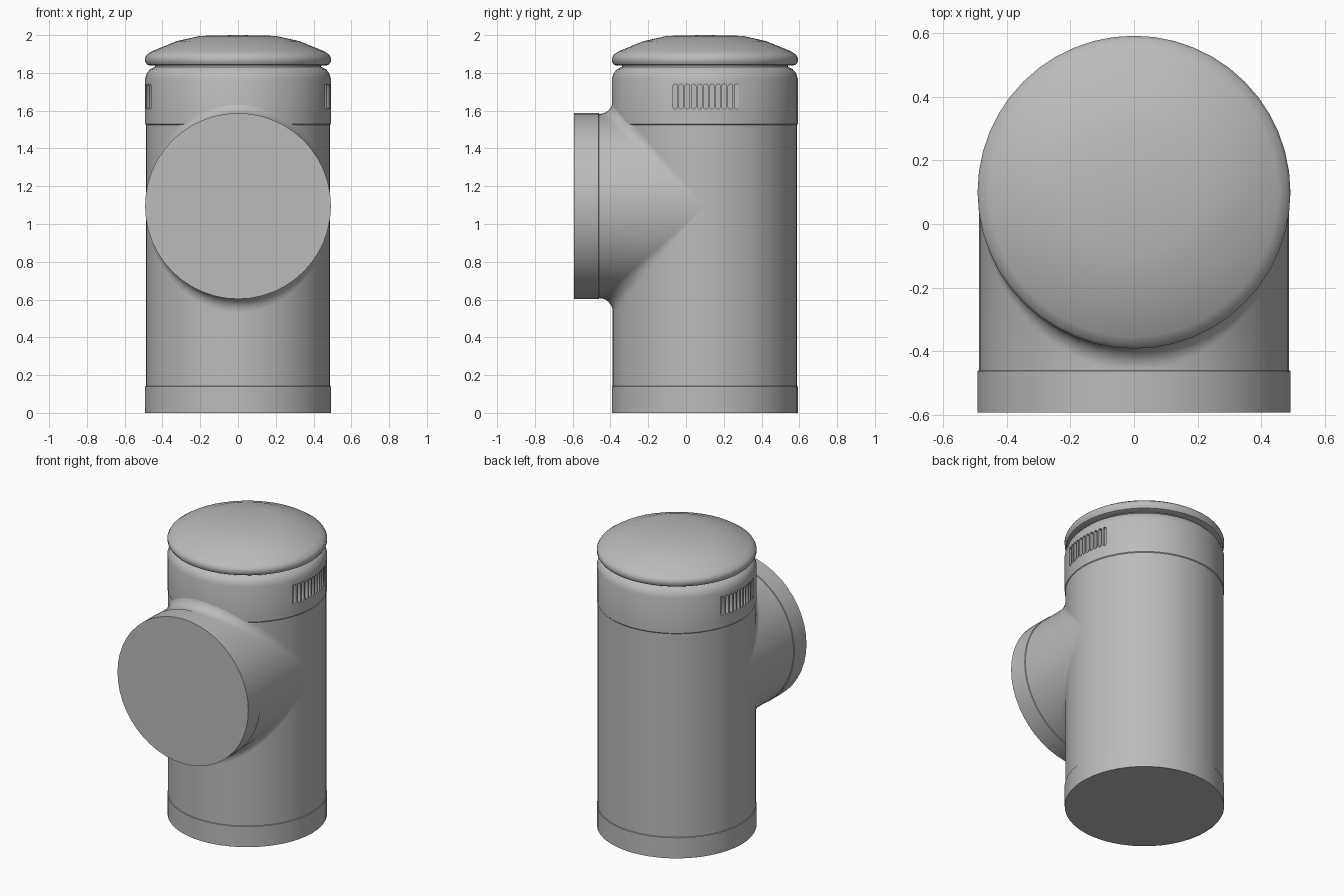
import bpy
import bmesh
from math import sin, cos, pi, radians
from mathutils import Vector

old = bpy.data.objects.get("Cube")
if old:
    bpy.data.objects.remove(old)

SEG = 48          # sides around every round part
R = 0.488         # pipe radius
COLLAR = 0.492    # slightly wider pipe ends
AXIS_Y = 0.1      # upright pipe axis
ARM_Z = 1.095     # side pipe axis height
FILLET = 0.07     # blend radius between the two pipes

grey = bpy.data.materials.new("plain grey")
grey.use_nodes = True
grey.diffuse_color = (0.5, 0.5, 0.5, 1)
grey.node_tree.nodes["Principled BSDF"].inputs["Base Color"].default_value = (0.5, 0.5, 0.5, 1)


def make_object(name, bm):
    bmesh.ops.recalc_face_normals(bm, faces=bm.faces)
    mesh = bpy.data.meshes.new(name)
    bm.to_mesh(mesh)
    bm.free()
    mesh.materials.append(grey)
    obj = bpy.data.objects.new(name, mesh)
    bpy.context.collection.objects.link(obj)
    return obj


def loft(name, rings, cap_end=True):
    """Skin a list of rings of points and close the ends."""
    bm = bmesh.new()
    loops = [[bm.verts.new(p) for p in ring] for ring in rings]
    for a, b in zip(loops, loops[1:]):
        for i in range(SEG):
            j = (i + 1) % SEG
            bm.faces.new((a[i], a[j], b[j], b[i]))
    bm.faces.new(loops[0])
    if cap_end:
        bm.faces.new(loops[-1])
    bmesh.ops.remove_doubles(bm, verts=bm.verts, dist=0.0001)
    return make_object(name, bm)


def lathe(name, profile):
    """Revolve (radius, height) pairs around the upright axis."""
    return loft(name, [[(r * sin(2 * pi * i / SEG), AXIS_Y - r * cos(2 * pi * i / SEG), z)
                        for i in range(SEG)] for r, z in profile])


def smooth(obj, angle=32):
    bpy.ops.object.select_all(action='DESELECT')
    obj.select_set(True)
    bpy.context.view_layer.objects.active = obj
    bpy.ops.object.shade_smooth_by_angle(angle=radians(angle))


# Upright pipe with a lower collar, rounded shoulder and narrow neck
body = lathe("upright_pipe", [(COLLAR, 0), (COLLAR, 0.14), (R, 0.142), (R, 1.525), (COLLAR, 1.53),
                              (COLLAR, 1.77), (0.483, 1.798), (0.465, 1.82), (0.445, 1.83),
                              (0.44, 1.832), (0.44, 1.845)])

# Domed lid
lid = lathe("lid", [(0.465, 1.838), (0.482, 1.844), (COLLAR, 1.86), (COLLAR, 1.88), (0.483, 1.896),
                    (0.455, 1.915), (0.325, 1.968), (0.2, 1.996), (0.02, 2.0)])


# Side pipe: a collar, then a rolling-ball blend into the upright pipe
def arm_ring(radius, y):
    return [(radius * sin(2 * pi * i / SEG), y, ARM_Z + radius * cos(2 * pi * i / SEG))
            for i in range(SEG)]


def blend_ring(f):
    ring = []
    for i in range(SEG):
        t = 2 * pi * i / SEG
        s, c = sin(t), cos(t)
        out = R + FILLET
        centre = Vector((out * s, AXIS_Y - out * abs(c), ARM_Z + out * c))
        arm_normal = Vector((s, 0, c))
        body_normal = Vector((s, -abs(c), 0))
        direction = arm_normal.lerp(body_normal, f).normalized()
        ring.append(centre - FILLET * direction)
    return ring


arm = loft("side_pipe", [arm_ring(COLLAR, -0.592), arm_ring(COLLAR, -0.462), arm_ring(R, -0.46)]
           + [blend_ring(k / 6) for k in range(7)], cap_end=False)

# Rows of round-ended vent slots cut into both sides
bm = bmesh.new()
SLOTS, PITCH, HALF_W, HALF_H, SLOT_Z = 11, 0.0325, 0.012, 0.066, 1.675
for side in (-1, 1):
    for k in range(SLOTS):
        y = AXIS_Y + 0.005 + (k - (SLOTS - 1) / 2) * PITCH
        outline = []
        for end in (1, -1):
            for step in range(5):
                a = pi * step / 4 + (0 if end > 0 else pi)
                outline.append((y + HALF_W * cos(a),
                                SLOT_Z + end * (HALF_H - HALF_W) + HALF_W * sin(a)))
        face = bm.faces.new([bm.verts.new((side * 0.45, p, z)) for p, z in outline])
        pushed = bmesh.ops.extrude_face_region(bm, geom=[face])
        verts = [v for v in pushed["geom"] if isinstance(v, bmesh.types.BMVert)]
        bmesh.ops.translate(bm, verts=verts, vec=(side * 0.1, 0, 0))
cutter = make_object("vent_slot_cutter", bm)
cutter.hide_render = True

cut = body.modifiers.new("vent slots", 'BOOLEAN')
cut.operation = 'DIFFERENCE'
cut.solver = 'EXACT'
cut.object = cutter
bpy.context.view_layer.objects.active = body
bpy.ops.object.modifier_apply(modifier=cut.name)
bpy.data.objects.remove(cutter)

for part in (body, lid, arm):
    smooth(part)
